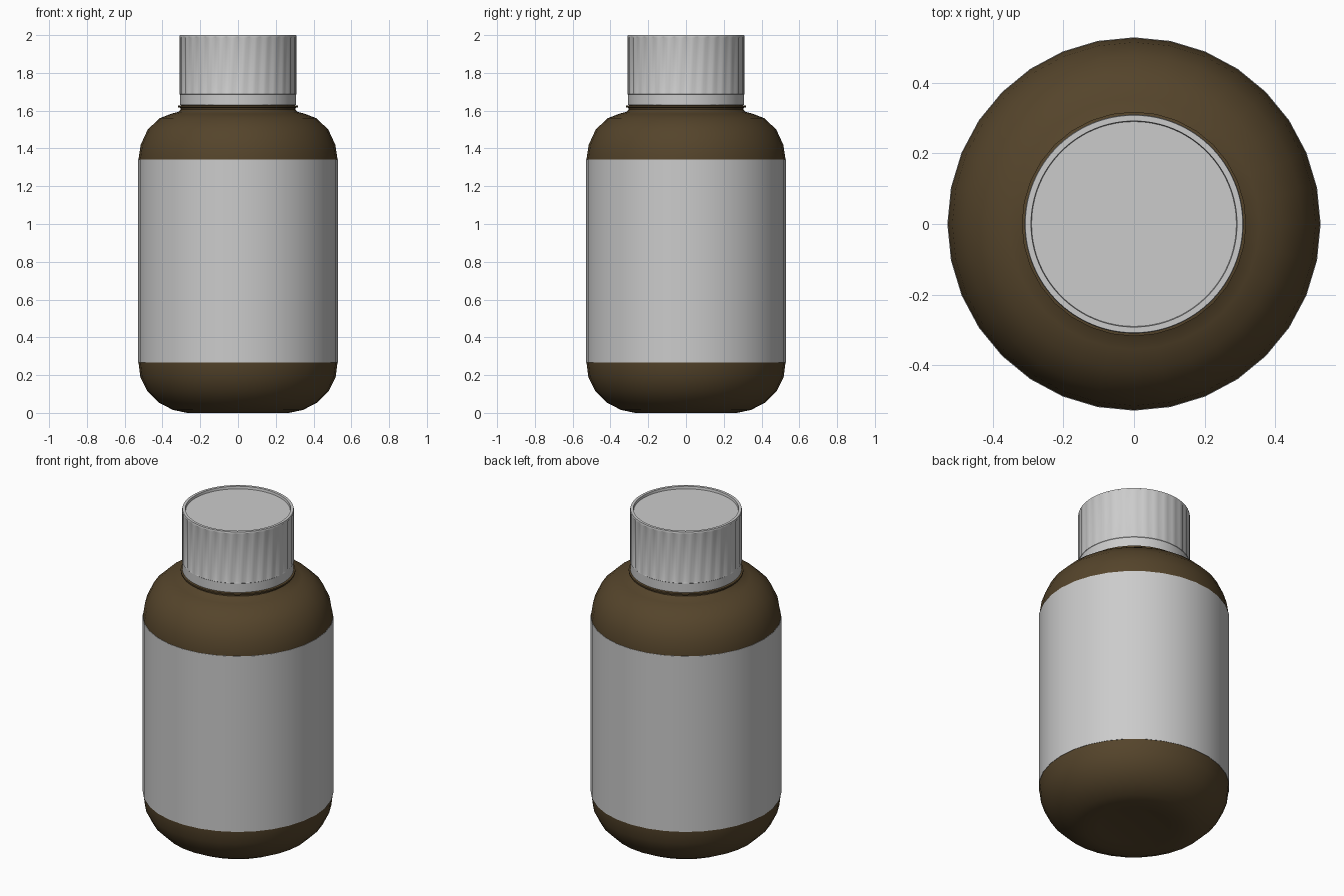
import bpy, bmesh, math

if "Cube" in bpy.data.objects:
    bpy.data.objects.remove(bpy.data.objects["Cube"])


def lathe(name, profile, sides, color=None, ribs=None, angle=35):
    """Revolve (radius, z) points around z; ribs maps (radius, z, index) to a radius."""
    bm = bmesh.new()
    rings = []
    for r, z in profile:
        if r == 0:
            rings.append([bm.verts.new((0, 0, z))])
            continue
        ring = []
        for i in range(sides):
            a = 2 * math.pi * i / sides
            rr = ribs(r, z, i) if ribs else r
            ring.append(bm.verts.new((rr * math.cos(a), rr * math.sin(a), z)))
        rings.append(ring)
    for a, b in zip(rings, rings[1:]):
        for i in range(sides):
            j = (i + 1) % sides
            if len(a) == 1:
                bm.faces.new((a[0], b[j], b[i]))
            elif len(b) == 1:
                bm.faces.new((a[i], a[j], b[0]))
            else:
                bm.faces.new((a[i], a[j], b[j], b[i]))
    bmesh.ops.recalc_face_normals(bm, faces=bm.faces)
    me = bpy.data.meshes.new(name)
    bm.to_mesh(me)
    bm.free()
    ob = bpy.data.objects.new(name, me)
    bpy.context.collection.objects.link(ob)
    if color:
        mat = bpy.data.materials.new(name + "_material")
        mat.diffuse_color = color
        mat.use_nodes = True
        mat.node_tree.nodes["Principled BSDF"].inputs["Base Color"].default_value = mat.diffuse_color
        me.materials.append(mat)
    bpy.ops.object.select_all(action='DESELECT')
    ob.select_set(True)
    bpy.context.view_layer.objects.active = ob
    bpy.ops.object.shade_smooth_by_angle(angle=math.radians(angle))
    return ob


# Brown glass body with rounded base, shoulder and neck flange
body = [(0, 0.015), (0.2, 0.012), (0.27, 0.0), (0.345, 0.016), (0.42, 0.055),
        (0.48, 0.115), (0.517, 0.19), (0.527, 0.268), (0.527, 1.342),
        (0.515, 1.42), (0.478, 1.5), (0.415, 1.56), (0.355, 1.583),
        (0.315, 1.594), (0.304, 1.605), (0.304, 1.615), (0.318, 1.617),
        (0.318, 1.626), (0.3, 1.629), (0, 1.629)]
lathe("bottle_body", body, 32, (0.09, 0.058, 0.024, 1))

# Paper label wrapped around the straight wall
label = [(0.527, 0.268), (0.529, 0.268), (0.529, 1.342), (0.527, 1.342)]
lathe("label", label, 32)


# Screw cap: plain lower band, narrow grip grooves above, shallow recessed top
def grip(r, z, i):
    return r - 0.005 if r > 0.3 and 1.688 < z < 1.99 and i % 4 == 0 else r


cap = [(0, 1.63), (0.308, 1.63), (0.308, 1.685), (0.31, 1.687), (0.31, 1.692),
       (0.31, 1.986), (0.31, 1.992), (0.308, 2.0), (0.292, 2.0), (0.29, 1.985),
       (0, 1.985)]
lathe("screw_cap", cap, 128, ribs=grip, angle=30)
